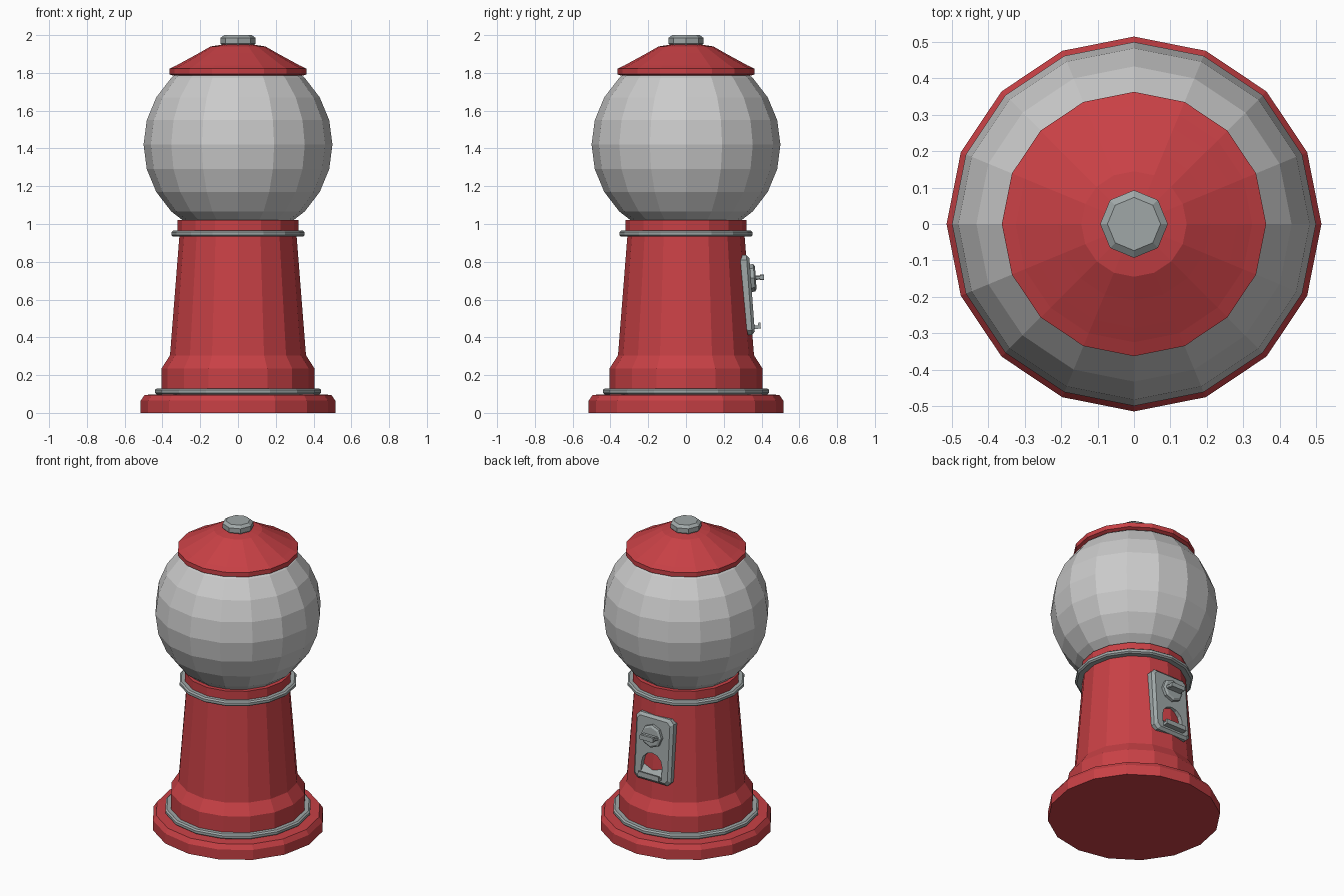
import bpy, bmesh
from math import sin, cos, pi, radians
from mathutils import Matrix, Vector

cube = bpy.data.objects.get("Cube")
if cube:
    bpy.data.objects.remove(cube, do_unlink=True)


def material(name, rgb):
    mat = bpy.data.materials.new(name)
    mat.use_nodes = True
    mat.diffuse_color = (*rgb, 1)
    mat.node_tree.nodes["Principled BSDF"].inputs["Base Color"].default_value = (*rgb, 1)
    return mat


RED = material("red_enamel", (0.58, 0.052, 0.06))
METAL = material("grey_metal", (0.35, 0.39, 0.39))
GLASS = material("pale_globe", (0.6, 0.6, 0.6))


def finish(name, bm, mat, matrix=None):
    bmesh.ops.recalc_face_normals(bm, faces=bm.faces)
    mesh = bpy.data.meshes.new(name)
    bm.to_mesh(mesh)
    bm.free()
    mesh.materials.append(mat)
    obj = bpy.data.objects.new(name, mesh)
    bpy.context.collection.objects.link(obj)
    if matrix:
        obj.matrix_world = matrix
    return obj


def loft(name, loops, mat, matrix=None):
    """Skin a stack of equal-length point loops and cap both ends."""
    bm = bmesh.new()
    rings = [[bm.verts.new(p) for p in loop] for loop in loops]
    for a, b in zip(rings, rings[1:]):
        for i in range(len(a)):
            j = (i + 1) % len(a)
            bm.faces.new((a[i], a[j], b[j], b[i]))
    bm.faces.new(rings[0])
    bm.faces.new(rings[-1])
    return finish(name, bm, mat, matrix)


def circle(r, n):
    return [(r * cos(2 * pi * i / n), r * sin(2 * pi * i / n)) for i in range(n)]


def turned(name, profile, mat, sides=16):
    """Faceted solid of revolution from (radius, height) pairs."""
    return loft(name, [[(x, y, z) for x, y in circle(r, sides)] for r, z in profile], mat)


# Stand
turned("base", [(0.515, 0), (0.515, 0.065), (0.495, 0.095), (0.4, 0.1)], RED)
turned("body", [(0.405, 0.095), (0.405, 0.235), (0.36, 0.305), (0.31, 0.94)], RED)
turned("neck", [(0.32, 0.94), (0.32, 1.02)], RED)
for name, r, z in (("lower_trim", 0.44, 0.098), ("upper_trim", 0.353, 0.933)):
    turned(name, [(r - 0.01, z), (r, z + 0.008), (r, z + 0.024), (r - 0.01, z + 0.032)], METAL)

# Globe
bm = bmesh.new()
bmesh.ops.create_uvsphere(bm, u_segments=16, v_segments=12, radius=0.5)
finish("globe", bm, GLASS, Matrix.Translation((0, 0, 1.42)))

# Lid
turned("lid", [(0.345, 1.785), (0.363, 1.793), (0.363, 1.822), (0.325, 1.84),
               (0.285, 1.862), (0.21, 1.903), (0.145, 1.94), (0.08, 1.95)], RED)
turned("lid_knob", [(0.08, 1.94), (0.093, 1.955), (0.093, 1.985), (0.073, 2)], METAL, 8)

# Coin panel: local y points outward, tilted to follow the back wall
PANEL = Matrix.Translation((0, 0.3, 0.622)) @ Matrix.Rotation(radians(4.2), 4, "X")


def rectangle(w, h, c):
    """Half sizes with chamfered corners."""
    return [(w - c, -h), (w, c - h), (w, h - c), (w - c, h),
            (c - w, h), (-w, h - c), (-w, c - h), (c - w, -h)]


def panel_part(name, layers, mat=METAL, z=0):
    """Stack outlines in the panel plane at increasing depth."""
    return loft(name, [[(x, y, v + z) for x, v in pts] for pts, y in layers], mat, PANEL)


plate = panel_part("coin_panel", [(rectangle(0.135, 0.212, 0.025), 0),
                                  (rectangle(0.135, 0.212, 0.025), 0.035),
                                  (rectangle(0.118, 0.195, 0.02), 0.05)])

# Arched chute recess cut into the panel
arch = [(0.075, 0)] + [(0.075 * cos(pi * i / 6), 0.075 + 0.075 * sin(pi * i / 6))
                       for i in range(7)] + [(-0.075, 0)]
cutter = panel_part("chute_cutter", [(arch, 0.008), (arch, 0.09)], z=-0.175)
cutter.hide_render = True
mod = plate.modifiers.new("chute", "BOOLEAN")
mod.object = cutter
mod.operation = "DIFFERENCE"
mod.solver = "EXACT"
bpy.context.view_layer.objects.active = plate
bpy.ops.object.modifier_apply(modifier=mod.name)
bpy.data.objects.remove(cutter, do_unlink=True)

# Sloping chute floor and its lip
loft("chute_floor", [[(x, 0.007, -0.178), (x, 0.055, -0.178), (x, 0.055, -0.165),
                      (x, 0.007, -0.1)] for x in (-0.075, 0.075)], METAL, PANEL)
loft("chute_lip", [[(x, 0.045, -0.182), (x, 0.083, -0.182), (x, 0.083, -0.15),
                    (x, 0.073, -0.15), (x, 0.068, -0.164), (x, 0.045, -0.164)]
                   for x in (-0.075, 0.075)], METAL, PANEL)

# Turning dial and handle
panel_part("dial", [(circle(0.073, 8), 0.045), (circle(0.073, 8), 0.068),
                    (circle(0.06, 8), 0.076)], z=0.088)
panel_part("dial_handle", [(rectangle(0.058, 0.012, 0.004), 0.07),
                           (rectangle(0.05, 0.01, 0.004), 0.098),
                           (rectangle(0.05, 0.015, 0.004), 0.1),
                           (rectangle(0.05, 0.015, 0.004), 0.12)], z=0.088)
